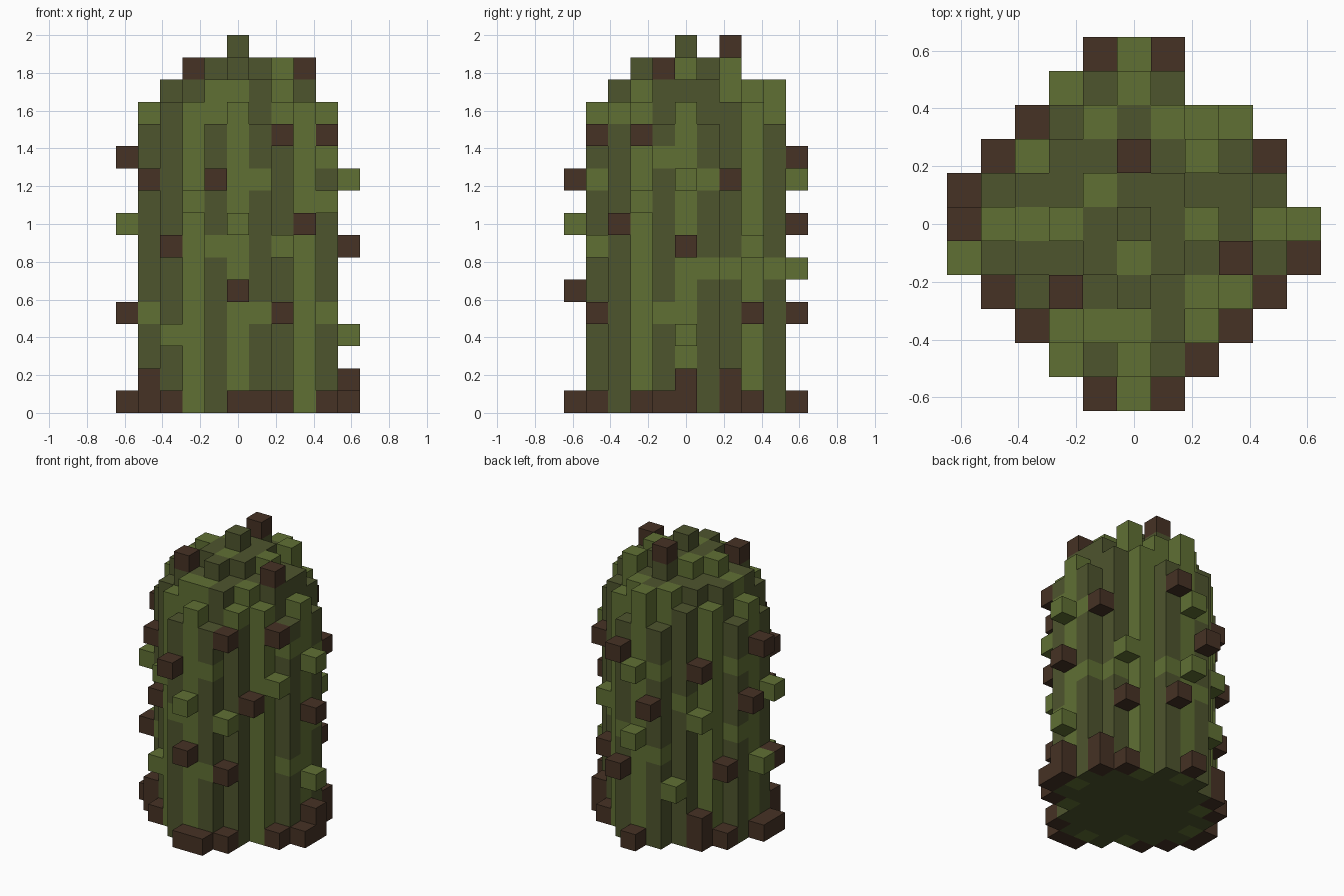
import bpy, bmesh
from mathutils import Vector

if "Cube" in bpy.data.objects:
    bpy.data.objects.remove(bpy.data.objects["Cube"])

LAYERS = 17
SIZE = 2.0 / LAYERS


def material(name, rgb):
    m = bpy.data.materials.new(name)
    m.use_nodes = True
    m.diffuse_color = (*rgb, 1)
    m.node_tree.nodes["Principled BSDF"].inputs["Base Color"].default_value = (*rgb, 1)
    return m


MATS = {
    "D": material("dark_olive", (0.076, 0.089, 0.027)),
    "L": material("light_olive", (0.117, 0.160, 0.034)),
    "B": material("bark_brown", (0.061, 0.032, 0.018)),
}
KEYS = list(MATS)

# Crown colours, back row first
CROWN = [
    "...DLD...",
    "..DLDLL..",
    ".LDDDDLD.",
    "DDDLDDDDD",
    "LLLDDDLDL",
    "DDDDLDDDD",
    ".DDDDDLL.",
    "..LLLDL..",
    "...DLD...",
]

# Light ribs on the trunk, repeated every quarter turn
ribs = set()
for x, y in ((0, -4), (-2, -3)):
    for _ in range(4):
        ribs.add((x, y))
        x, y = -y, x

# Light patches that break up the dark ribs
patches = {
    (1, -4): (4, 10), (-1, -4): (7,), (-3, -2): (3,), (-4, -1): (4,),
    (4, -1): (4, 11), (4, 1): (6, 10), (3, 2): (6,), (1, 4): (6,),
    (-1, 4): (5, 10), (-3, -1): (7,), (-4, 1): (6, 10), (-2, 3): (8,),
}

# Knobs around the trunk: one letter per layer, from the ground up
KNOBS = {
    (-4, -2): "BB........B",
    (-3, -3): "B..L...B",
    (-2, -4): ".........L",
    (-1, -5): "..........B",
    (0, -5): "B....B..L",
    (1, -5): "B",
    (2, -4): "B...B..L....B",
    (3, -3): "........B",
    (4, -2): "B........L..B",
    (5, -1): "B",
    (5, 0): "BB.L...B..L",
    (4, 2): "BB........B",
    (3, 3): "B...B..L",
    (1, 5): "....B......B",
    (0, 5): "B.....L...L",
    (-1, 5): "........B",
    (-2, 4): "...L",
    (-3, 3): "BB.....L..B",
    (-4, 2): "B...B",
    (-5, 1): "........B",
    (-5, 0): "B...L......B",
    (-5, -1): "B...B...L",
}


def core_radius_sq(k):
    """Squared radius of the round core at a layer, closing to a dome."""
    return {13: 16, 14: 10, 15: 4}.get(k, 17)


# Trunk cells
trunk = {}
for k in range(LAYERS - 1):
    for x in range(-4, 5):
        for y in range(-4, 5):
            if x * x + y * y > core_radius_sq(k):
                continue
            if k > 12:
                colour = CROWN[4 - y][x + 4]
            else:
                light = (x, y) in ribs or k in patches.get((x, y), ())
                colour = "L" if light else "D"
            trunk[x, y, k] = colour

# Knob cells, on the sides and on the crown
knobs = {(x, y, k): c for (x, y), column in KNOBS.items()
         for k, c in enumerate(column) if c != "."}
knobs.update({(0, 0, 16): "D", (0, 2, 16): "B", (3, -1, 15): "B",
              (-2, -2, 15): "B", (2, 2, 15): "L", (0, 4, 14): "L"})
solid = set(trunk) | set(knobs)

AXES = [Vector(v) for v in ((1, 0, 0), (0, 1, 0), (0, 0, 1))]


def build(name, cells):
    """Mesh the outer faces of a set of cubes."""
    bm = bmesh.new()
    for cell, colour in cells.items():
        centre = Vector(cell) + AXES[2] / 2
        for a in range(3):
            for s in (-1, 1):
                n = AXES[a] * s
                if tuple(int(c) for c in Vector(cell) + n) in solid:
                    continue
                u = AXES[(a + 1) % 3] / 2
                v = AXES[(a + 2) % 3] / 2 * s
                mid = centre + n / 2
                corners = (mid - u - v, mid + u - v, mid + u + v, mid - u + v)
                f = bm.faces.new([bm.verts.new(p * SIZE) for p in corners])
                f.material_index = KEYS.index(colour)
    bmesh.ops.remove_doubles(bm, verts=bm.verts, dist=SIZE / 100)
    mesh = bpy.data.meshes.new(name)
    bm.to_mesh(mesh)
    bm.free()
    for m in MATS.values():
        mesh.materials.append(m)
    ob = bpy.data.objects.new(name, mesh)
    bpy.context.collection.objects.link(ob)
    return ob


build("cactus_trunk", trunk)
build("green_buds", {p: c for p, c in knobs.items() if c != "B"})
build("brown_thorns", {p: c for p, c in knobs.items() if c == "B"})
